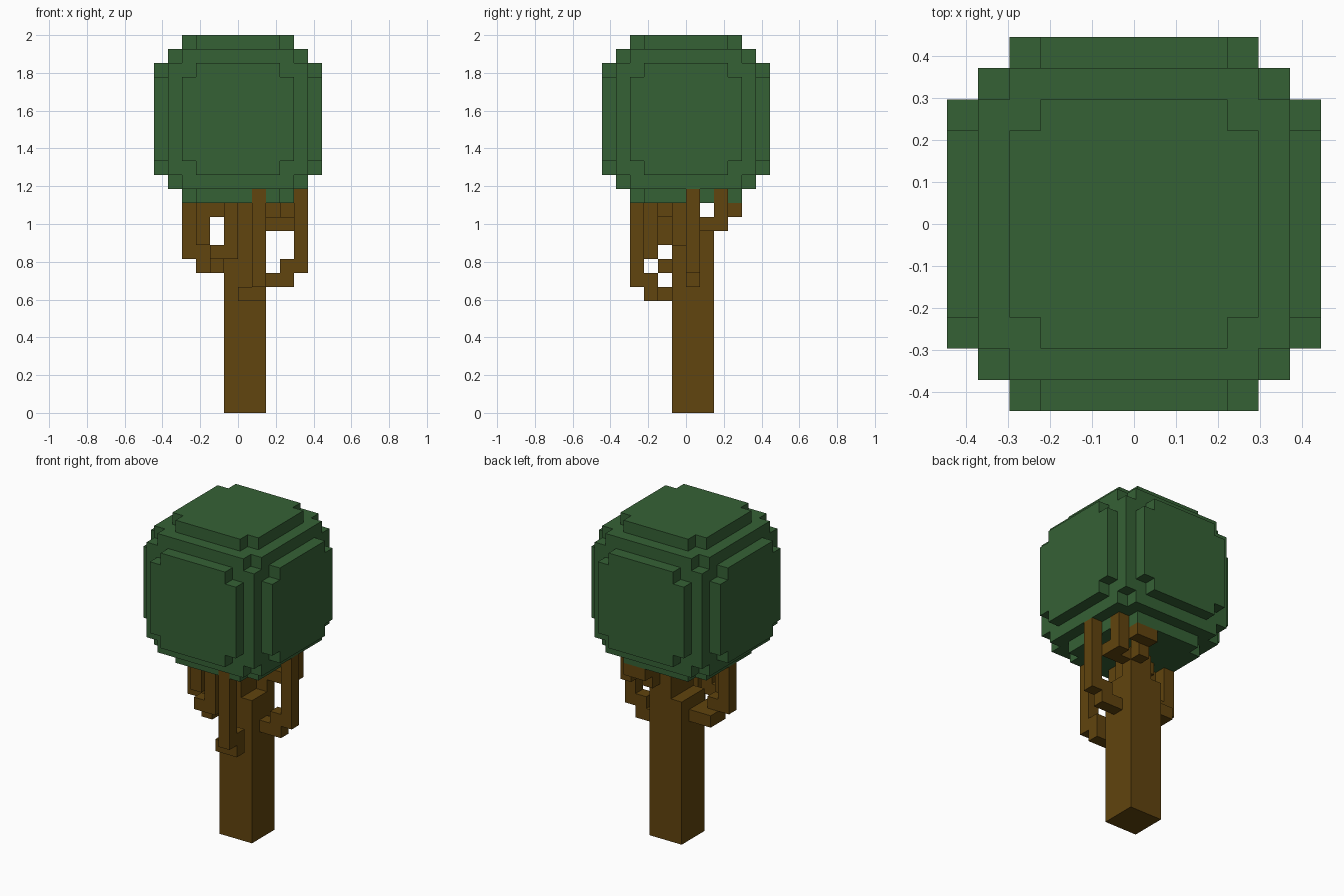
import bpy, bmesh
from mathutils import Vector

cube = bpy.data.objects.get("Cube")
if cube:
    bpy.data.objects.remove(cube, do_unlink=True)

U = 2 / 27  # size of one block


def material(name, rgb):
    m = bpy.data.materials.new(name)
    m.use_nodes = True
    m.diffuse_color = (*rgb, 1)
    bsdf = m.node_tree.nodes["Principled BSDF"]
    bsdf.inputs["Base Color"].default_value = (*rgb, 1)
    bsdf.inputs["Roughness"].default_value = 0.9
    return m


bark = material("bark brown", (0.119, 0.058, 0.0044))
leaf = material("leaf green", (0.036, 0.120, 0.036))


def box(x0, x1, y0, y1, z0, z1):
    """All block positions in a box, upper limits excluded."""
    return {(x, y, z) for x in range(x0, x1) for y in range(y0, y1) for z in range(z0, z1)}


def column(x, y, z0, z1):
    return box(x, x + 1, y, y + 1, z0, z1)


# Trunk, with a narrow continuation under the crown
parts = {"trunk": box(-1, 2, -1, 2, 0, 12) | column(0, -1, 12, 15) | column(0, 0, 12, 15)}

# Branches: a few stepping blocks, then an upright up into the crown
parts["front_branch"] = {(0, -2, 8), (0, -3, 8), (1, -3, 8), (1, -3, 9)} | column(1, -4, 9, 16)
parts["left_branch"] = {(2, 0, 9), (3, 0, 9), (3, 0, 10)} | column(4, 0, 10, 16)
parts["front_right_branch"] = {(-2, -1, 10), (-2, -2, 10), (-2, -3, 11)} | column(-1, -3, 11, 15)
parts["right_branch"] = {(-2, 0, 10), (-3, 0, 10), (-3, -1, 10), (-3, -1, 11)} | column(-4, -1, 11, 15)
parts["upper_right_branch"] = {(-1, -1, 14), (-2, -1, 14), (-2, -2, 14)} | column(-3, -2, 12, 15)
parts["back_left_branch"] = {(1, 1, 12), (1, 1, 13), (2, 1, 13), (3, 1, 13)} | column(3, 2, 13, 16)
parts["back_branch"] = {(0, 1, 12), (0, 1, 13), (1, 2, 13), (1, 2, 14), (1, 3, 14), (2, 3, 14)}
wood = set().union(*parts.values())

# Crown: a rounded block ball, open where the branches enter it
parts["crown"] = {
    (x, y, z) for x, y, z in box(-6, 6, -6, 6, 15, 27)
    if abs(x + .5) ** 3 + abs(y + .5) ** 3 + abs(z - 20.5) ** 3 < 240} - wood
solid = wood | parts["crown"]

AXES = [Vector(v) for v in ((1, 0, 0), (0, 1, 0), (0, 0, 1))]


def build(name, blocks, mat):
    """Mesh the exposed sides of the blocks and merge flat areas."""
    bm = bmesh.new()
    for b in sorted(blocks):
        for i in range(3):
            u, v = AXES[(i + 1) % 3], AXES[(i + 2) % 3]
            for s in (-1, 1):
                if tuple(int(b[k] + s * AXES[i][k]) for k in range(3)) in solid:
                    continue
                o = Vector(b) + (AXES[i] if s > 0 else Vector())
                ring = [o, o + u, o + u + v, o + v]
                if s < 0:
                    ring.reverse()
                bm.faces.new([bm.verts.new(p * U) for p in ring])
    bmesh.ops.remove_doubles(bm, verts=bm.verts, dist=U * 0.01)
    bmesh.ops.dissolve_limit(bm, angle_limit=0.02, verts=bm.verts, edges=bm.edges)
    mesh = bpy.data.meshes.new(name)
    bm.to_mesh(mesh)
    bm.free()
    mesh.materials.append(mat)
    bpy.context.collection.objects.link(bpy.data.objects.new(name, mesh))


for name, blocks in parts.items():
    build(name, blocks, leaf if name == "crown" else bark)
